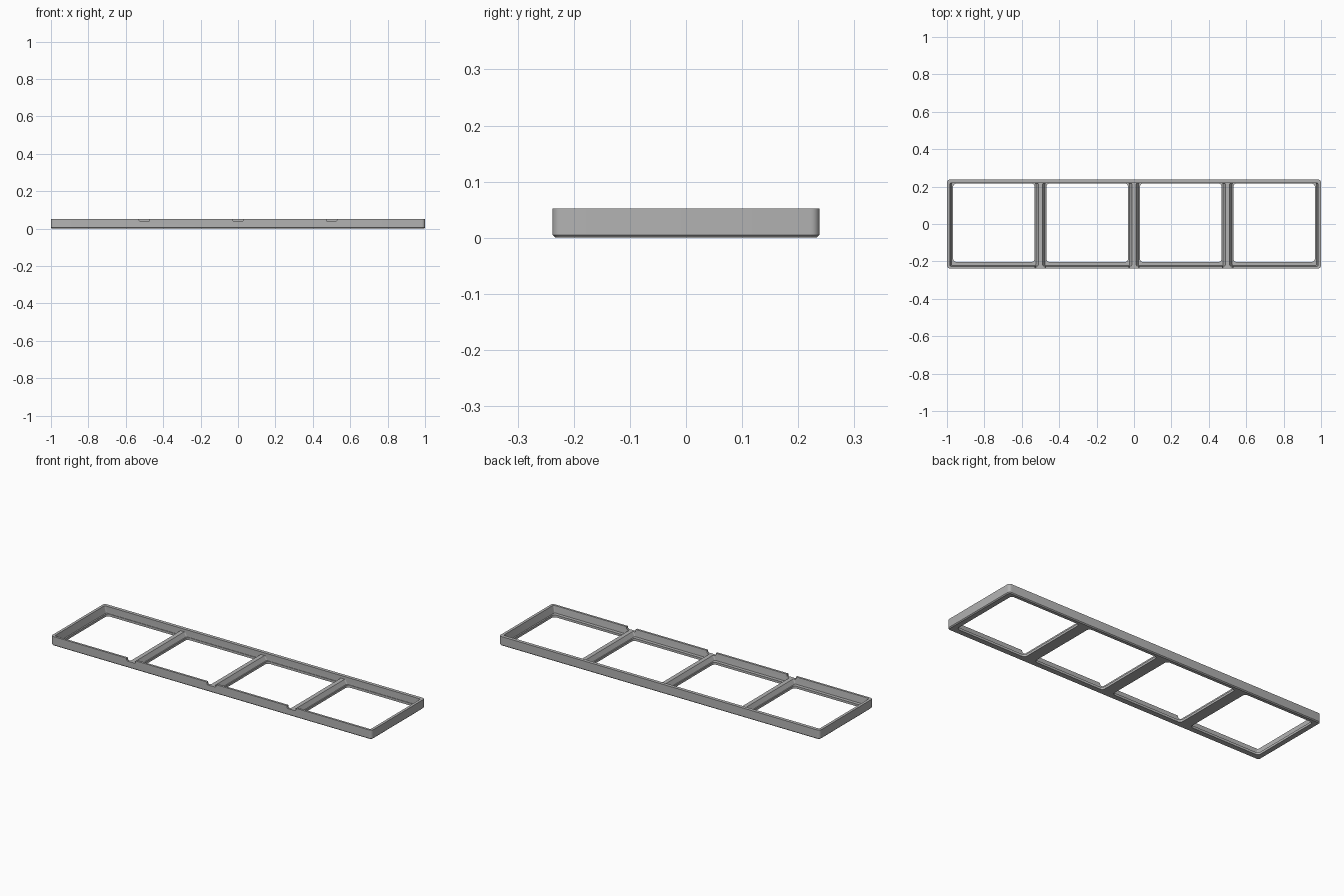
import bpy, bmesh
from math import cos, sin, pi

if "Cube" in bpy.data.objects:
    bpy.data.objects.remove(bpy.data.objects["Cube"])

HX, HY, H = 1.0, 0.238, 0.052
LEDGE, RIB_TOP = 0.013, 0.037

grey = bpy.data.materials.new("mid_grey")
grey.use_nodes = True
grey.diffuse_color = (0.45, 0.45, 0.45, 1)
grey.node_tree.nodes["Principled BSDF"].inputs["Base Color"].default_value = grey.diffuse_color


def ring(x0, x1, y0, y1, r, steps=5):
    """Outline of a rounded rectangle, anticlockwise."""
    pts = []
    corners = [(x1 - r, y1 - r), (x0 + r, y1 - r), (x0 + r, y0 + r), (x1 - r, y0 + r)]
    for q, (cx, cy) in enumerate(corners):
        for i in range(steps + 1):
            a = (q + i / steps) * pi / 2
            pts.append((cx + r * cos(a), cy + r * sin(a)))
    return pts


def loft(name, layers):
    """Closed solid through a stack of (z, outline) layers."""
    bm = bmesh.new()
    loops = [[bm.verts.new((x, y, z)) for x, y in pts] for z, pts in layers]
    bm.faces.new(loops[0][::-1])
    bm.faces.new(loops[-1])
    for a, b in zip(loops, loops[1:]):
        n = len(a)
        for i in range(n):
            j = (i + 1) % n
            bm.faces.new((a[i], a[j], b[j], b[i]))
    mesh = bpy.data.meshes.new(name)
    bm.to_mesh(mesh)
    bm.free()
    mesh.materials.append(grey)
    obj = bpy.data.objects.new(name, mesh)
    bpy.context.collection.objects.link(obj)
    return obj


cutters = []


def cut(name, layers):
    obj = loft(name, layers)
    obj.hide_render = True
    cutters.append(obj)


# Outer block with rounded corners and a chamfered underside
c = 0.005
frame = loft("window_frame", [
    (0, ring(-HX + c, HX - c, -HY + c, HY - c, 0.012)),
    (c, ring(-HX, HX, -HY, HY, 0.016)),
    (H, ring(-HX, HX, -HY, HY, 0.016))])

# Four openings: a through hole, and a recess above the ledge with sloping sides
for i in range(4):
    x0, x1 = -HX + i * 0.5, -HX + (i + 1) * 0.5
    first, last = i == 0, i == 3
    cut("opening_cutter", [
        (z, ring(x0 + (0.033 if first else 0.031), x1 - (0.033 if last else 0.031),
                 -0.203, 0.216, 0.018)) for z in (-0.02, H + 0.02)])
    cut("recess_cutter", [
        (LEDGE, ring(x0 + 0.025, x1 - 0.025, -0.222, 0.219, 0.006)),
        (H + 0.001, ring(x0 + (0.015 if first else 0.003), x1 - (0.015 if last else 0.003),
                         -0.226, 0.219, 0.006))])

# Notches in the front rail, running back over the lowered dividers
for x in (-0.5, 0, 0.5):
    cut("notch_cutter", [
        (RIB_TOP, ring(x - 0.023, x + 0.023, -0.3, 0.219, 0.001)),
        (RIB_TOP + 0.005, ring(x - 0.028, x + 0.028, -0.3, 0.219, 0.001)),
        (H + 0.02, ring(x - 0.028, x + 0.028, -0.3, 0.219, 0.001))])

# Apply every cut, then drop the helpers
for obj in cutters:
    mod = frame.modifiers.new("cut", "BOOLEAN")
    mod.operation = "DIFFERENCE"
    mod.solver = "EXACT"
    mod.object = obj
bpy.context.view_layer.objects.active = frame
frame.select_set(True)
for mod in list(frame.modifiers):
    bpy.ops.object.modifier_apply(modifier=mod.name)
for obj in cutters:
    bpy.data.objects.remove(obj)
bpy.ops.object.select_all(action="DESELECT")
frame.select_set(True)
bpy.ops.object.shade_smooth_by_angle(angle=0.5)
